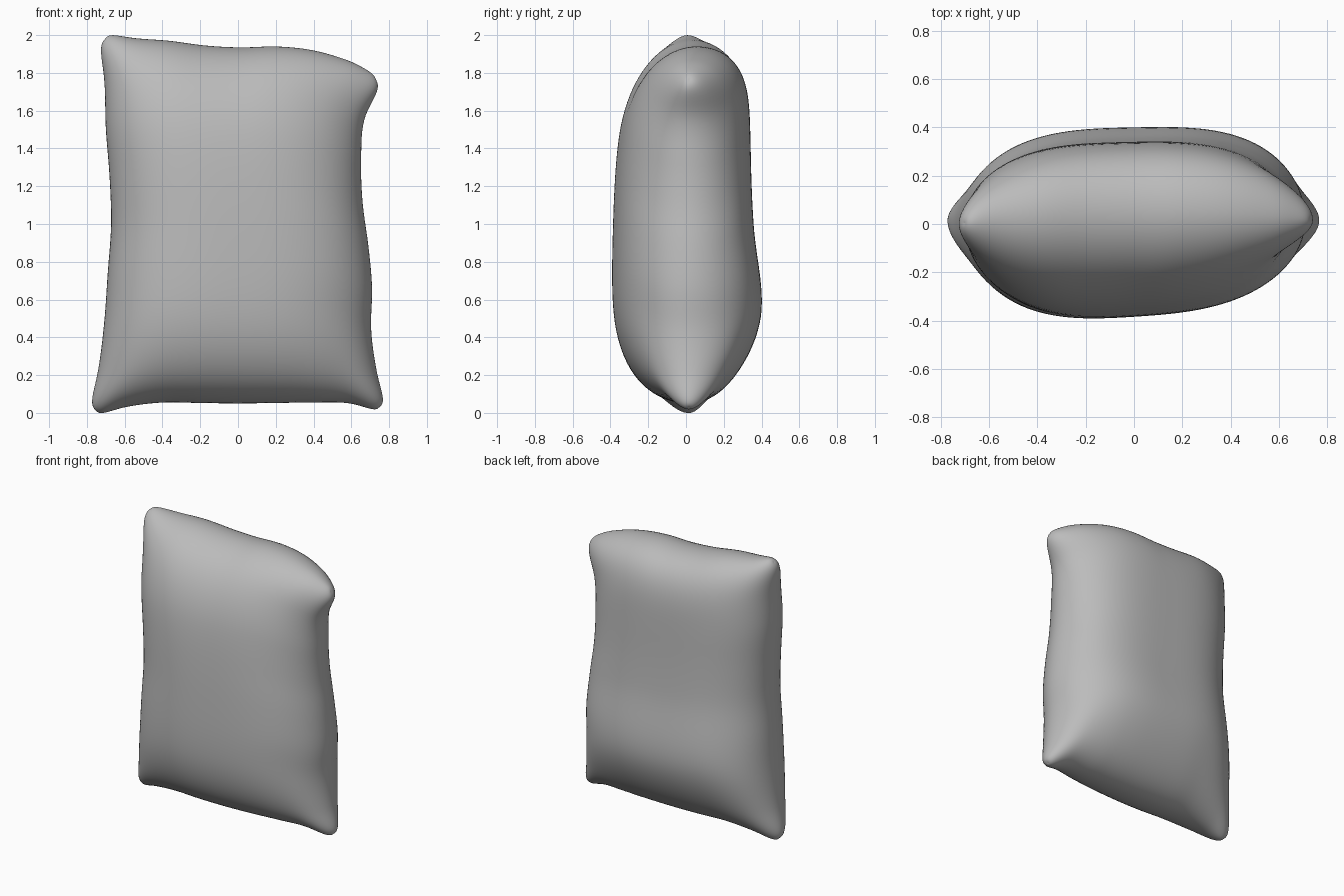
import bpy, bmesh, math
from mathutils import Vector

if "Cube" in bpy.data.objects:
    bpy.data.objects.remove(bpy.data.objects["Cube"])

N = 64  # grid cells per side

# Seam offsets, evenly spaced along each edge
LEFT_X = [-.795, -.74, -.708, -.69, -.672, -.68, -.70, -.708, -.742]
RIGHT_X = [.79, .735, .705, .71, .69, .66, .652, .67, .775]
BOTTOM_Z = [-.025, .03, .055, .052, .05, .052, .055, .05, -.005]
TOP_Z = [2.015, 1.985, 1.97, 1.945, 1.935, 1.94, 1.92, 1.865, 1.78]
# Fullness of each panel from bottom to top
FRONT_DEPTH = [.365, .395, .39, .365, .32]
BACK_DEPTH = [.30, .39, .345, .33, .35]


def spline(vals, t):
    """Smooth curve through evenly spaced values, t in 0..1."""
    f = t * (len(vals) - 1)
    i = min(int(f), len(vals) - 2)
    f -= i
    a, b, c, d = (vals[max(0, min(len(vals) - 1, k))] for k in range(i - 1, i + 3))
    return b + .5 * f * (c - a + f * (2*a - 5*b + 4*c - d + f * (3*(b - c) + d - a)))


def lerp(a, b, t):
    return a + (b - a) * t


def seam_sheet(s, t):
    """Middle sheet of the pillow, spanned between its four edges."""
    x = lerp(spline(LEFT_X, t), spline(RIGHT_X, t), s)
    z = lerp(spline(BOTTOM_Z, s), spline(TOP_Z, s), t)
    y = .015 + .05 * t ** 8 * math.sin(math.pi * s) - .015 * t * (1 - s)
    return Vector((x, y, z))


def puff(u, v):
    return math.sqrt((1 - abs(u) ** 3.1) * (1 - abs(v) ** 5))


def cloth_point(i, j, side):
    u = math.sin(math.pi * (i / N - .5))
    v = math.sin(math.pi * (j / N - .5))
    # soften the four corners
    ru = u * (1 - .05 * abs(v) ** 24 * abs(u) ** 8)
    rv = v * (1 - .03 * abs(u) ** 24 * abs(v) ** 8)
    s, t = (ru + 1) / 2, (rv + 1) / 2
    p = seam_sheet(s, t)
    if side < 0:
        depth = spline(FRONT_DEPTH, t) * (1 - .11 * u - .05 * u * u)
    else:
        depth = spline(BACK_DEPTH, t) * (1 + .03 * u)
    p.y += side * (depth + side * .012) * puff(u, v) - .012 * puff(u, v)
    return p


bm = bmesh.new()
for side in (-1, 1):
    grid = [[bm.verts.new(cloth_point(i, j, side)) for j in range(N + 1)]
            for i in range(N + 1)]
    for i in range(N):
        for j in range(N):
            quad = [grid[i][j], grid[i + 1][j], grid[i + 1][j + 1], grid[i][j + 1]]
            bm.faces.new(quad if side < 0 else quad[::-1])
# sew both panels together along the seam
bmesh.ops.remove_doubles(bm, verts=bm.verts, dist=.0002)
bmesh.ops.smooth_vert(bm, verts=bm.verts, factor=.5,
                      use_axis_x=True, use_axis_y=True, use_axis_z=True)
bmesh.ops.recalc_face_normals(bm, faces=bm.faces)
for f in bm.faces:
    f.smooth = True

mesh = bpy.data.meshes.new("pillow")
bm.to_mesh(mesh)
bm.free()
pillow = bpy.data.objects.new("pillow", mesh)
bpy.context.collection.objects.link(pillow)

# Plain grey cloth
cloth = bpy.data.materials.new("grey cloth")
cloth.use_nodes = True
colour = (.5, .5, .5, 1)
cloth.diffuse_color = colour
cloth.node_tree.nodes["Principled BSDF"].inputs["Base Color"].default_value = colour
mesh.materials.append(cloth)
